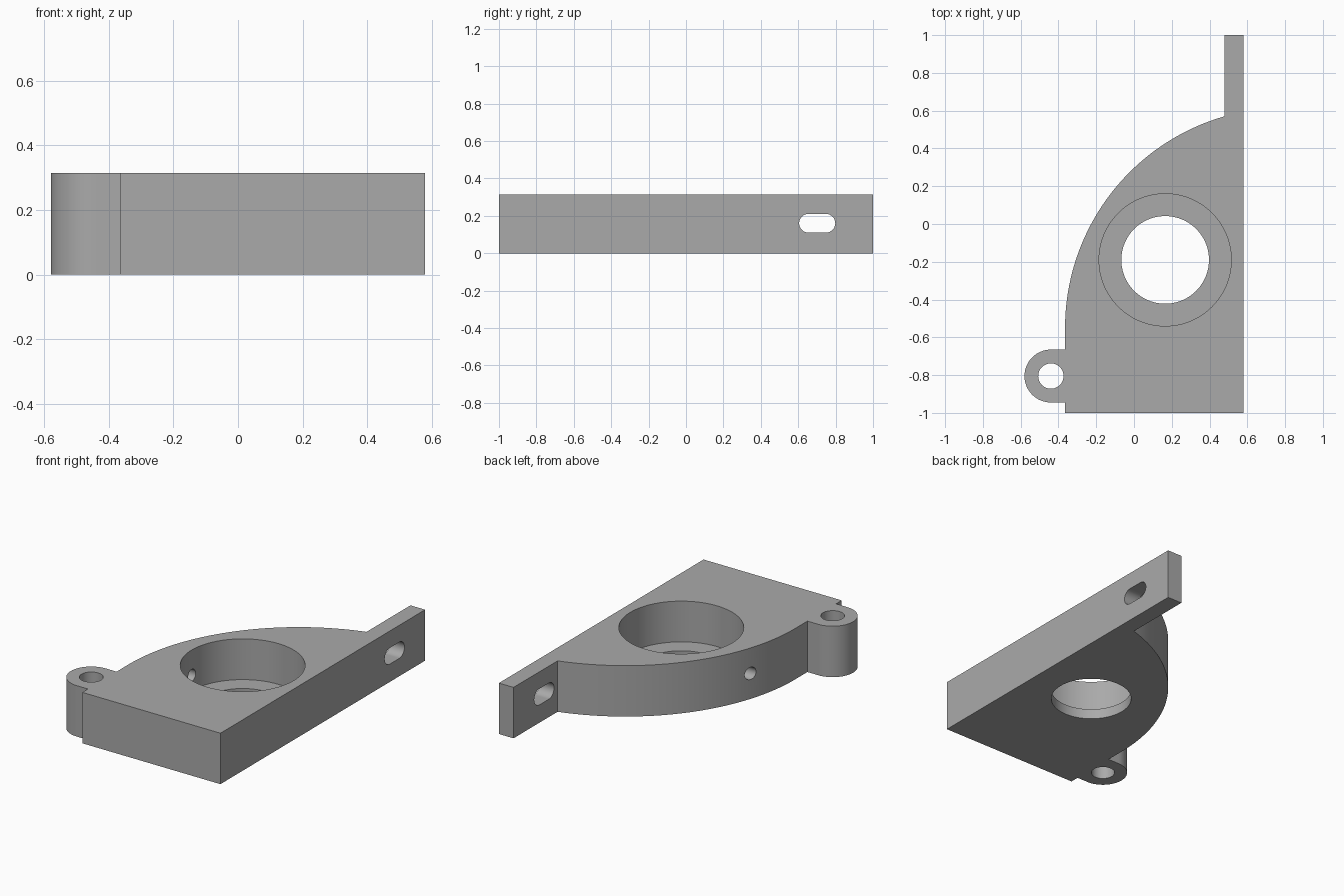
import bpy, bmesh
from math import sin, cos, pi, asin, radians
from mathutils import Matrix, Vector

cube = bpy.data.objects.get("Cube")
if cube:
    bpy.data.objects.remove(cube, do_unlink=True)

HEIGHT = 0.315
MID = HEIGHT / 2
BORE = (0.165, -0.19)
EAR = (-0.44, -0.805)
EAR_R = 0.14
LEFT, RIGHT, ARM = -0.365, 0.58, 0.48

grey = bpy.data.materials.new("grey")
grey.use_nodes = True
colour = (0.4, 0.4, 0.4, 1)
grey.diffuse_color = colour
grey.node_tree.nodes["Principled BSDF"].inputs["Base Color"].default_value = colour


def arc(cx, cy, r, start, end, steps):
    """Points along a circular arc, angles in radians."""
    angles = [start + (end - start) * i / steps for i in range(steps + 1)]
    return [(cx + r * cos(a), cy + r * sin(a)) for a in angles]


def prism(name, outline, low, high, matrix=Matrix()):
    """Extrude a flat outline from low to high, then place it."""
    bm = bmesh.new()
    face = bm.faces.new([bm.verts.new((x, y, low)) for x, y in outline])
    top = bmesh.ops.extrude_face_region(bm, geom=[face])
    verts = [v for v in top["geom"] if isinstance(v, bmesh.types.BMVert)]
    bmesh.ops.translate(bm, verts=verts, vec=(0, 0, high - low))
    bmesh.ops.recalc_face_normals(bm, faces=bm.faces)
    bm.transform(matrix)
    mesh = bpy.data.meshes.new(name)
    bm.to_mesh(mesh)
    bm.free()
    mesh.materials.append(grey)
    obj = bpy.data.objects.new(name, mesh)
    bpy.context.collection.objects.link(obj)
    return obj


def circle(cx, cy, r, steps=64):
    return arc(cx, cy, r, 0, 2 * pi, steps)[:-1]


# Plate outline: straight edges, curved flank, mounting ear and slim arm
R = 1.165
flank_x, flank_y = LEFT + R, -0.55
sweep = asin((0.57 - flank_y) / R)
outline = [(LEFT, -1), (RIGHT, -1), (RIGHT, 1), (ARM, 1)]
outline += arc(flank_x, flank_y, R, pi - sweep, pi, 48)
outline += [(LEFT, EAR[1] + EAR_R)]
outline += arc(*EAR, EAR_R, pi / 2, 3 * pi / 2, 32)
outline += [(LEFT, EAR[1] - EAR_R)]
bracket = prism("bracket", outline, 0, HEIGHT)

# Local axes (x, y, z) -> world (y, z, x), for holes drilled sideways
sideways = Matrix(((0, 0, 1, 0), (1, 0, 0, 0), (0, 1, 0, 0), (0, 0, 0, 1)))
slot = arc(0.655, MID + 0.003, 0.05, pi / 2, 3 * pi / 2, 24)
slot += arc(0.748, MID + 0.003, 0.05, -pi / 2, pi / 2, 24)

# Stepped bore, ear hole, arm slot and small cross hole
cutters = [
    prism("counterbore_cutter", circle(*BORE, 0.35, 96), 0.063, 0.5),
    prism("through_bore_cutter", circle(*BORE, 0.232, 96), -0.1, 0.2),
    prism("ear_hole_cutter", circle(*EAR, 0.067, 48), -0.1, 0.5),
    prism("arm_slot_cutter", slot, 0.4, 0.7, sideways),
    prism("cross_hole_cutter", circle(BORE[1], MID, 0.038, 32), -0.5, 0, sideways),
]

bpy.ops.object.select_all(action="DESELECT")
bpy.context.view_layer.objects.active = bracket
bracket.select_set(True)
for cutter in cutters:
    cutter.hide_render = True
    mod = bracket.modifiers.new(cutter.name, "BOOLEAN")
    mod.operation = "DIFFERENCE"
    mod.solver = "EXACT"
    mod.object = cutter
    bpy.ops.object.modifier_apply(modifier=mod.name)
    bpy.data.objects.remove(cutter, do_unlink=True)

bpy.ops.object.shade_smooth_by_angle(angle=radians(30))
